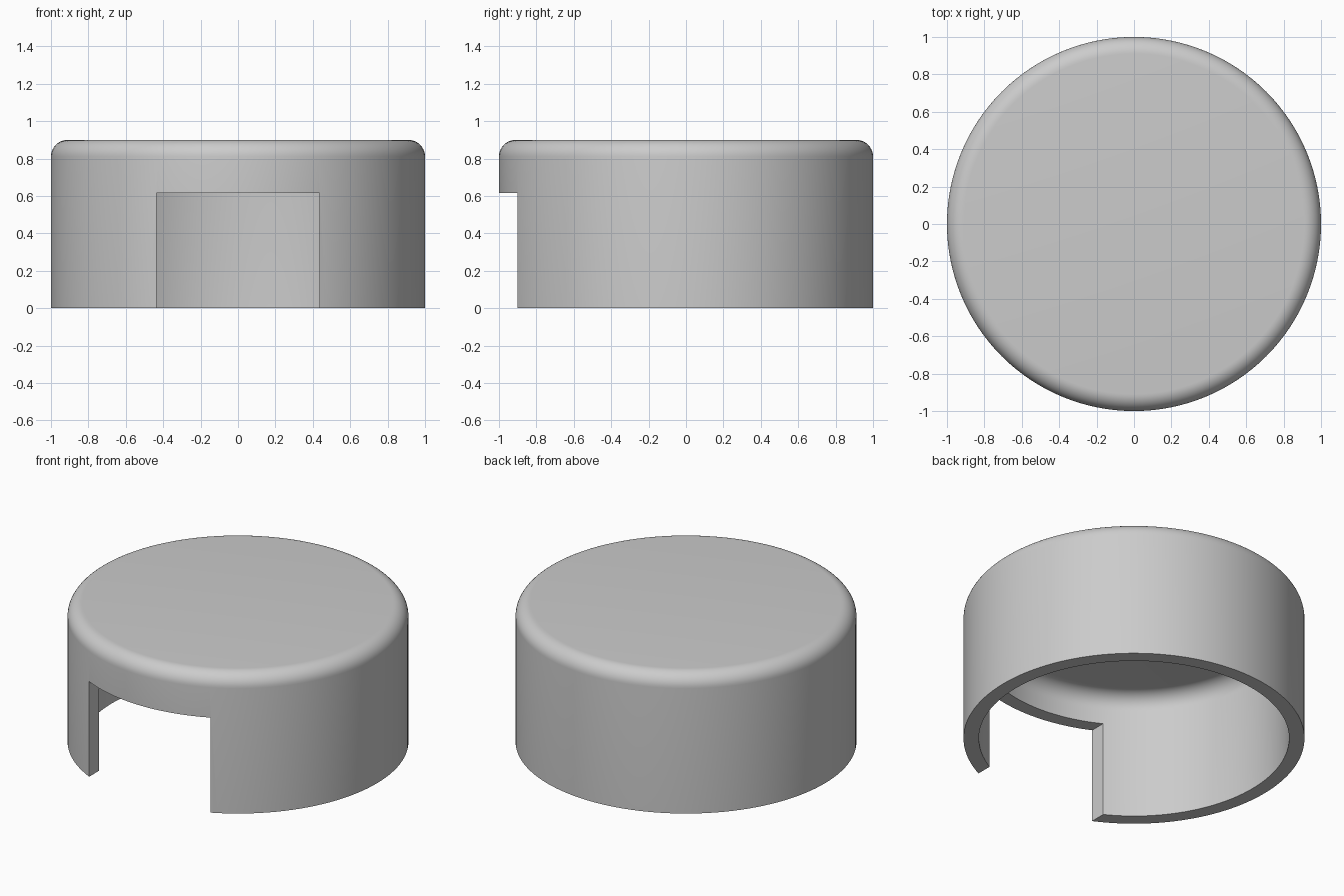
import bpy, bmesh, math

if "Cube" in bpy.data.objects:
    bpy.data.objects.remove(bpy.data.objects["Cube"])

R, H, WALL, FILLET, INNER_FILLET = 1.0, 0.9, 0.09, 0.09, 0.10
SEGMENTS = 128


def arc(cx, cz, r, steps=10):
    """Quarter arc from the vertical side to the flat top."""
    return [(cx + r * math.cos(math.pi / 2 * i / steps),
             cz + r * math.sin(math.pi / 2 * i / steps)) for i in range(steps + 1)]


# Cap shell: half profile turned around the z axis
outer = [(R, 0)] + arc(R - FILLET, H - FILLET, FILLET) + [(0, H)]
ri, hi = R - WALL, H - WALL
inner = [(ri, 0)] + arc(ri - INNER_FILLET, hi - INNER_FILLET, INNER_FILLET) + [(0, hi)]
profile = outer + inner[::-1]

bm = bmesh.new()
verts = [bm.verts.new((x, 0, z)) for x, z in profile]
n = len(verts)
edges = [bm.edges.new((verts[i], verts[(i + 1) % n]))
         for i in range(n) if i != len(outer) - 1]
bmesh.ops.spin(bm, geom=verts + edges, cent=(0, 0, 0), axis=(0, 0, 1),
               angle=2 * math.pi, steps=SEGMENTS, use_duplicate=False)
bmesh.ops.remove_doubles(bm, verts=bm.verts[:], dist=1e-5)
bmesh.ops.recalc_face_normals(bm, faces=bm.faces[:])
mesh = bpy.data.meshes.new("cap_shell")
bm.to_mesh(mesh)
bm.free()
cap = bpy.data.objects.new("cap_shell", mesh)
bpy.context.collection.objects.link(cap)

grey = bpy.data.materials.new("light grey")
grey.diffuse_color = (0.6, 0.6, 0.6, 1)
grey.use_nodes = True
grey.node_tree.nodes["Principled BSDF"].inputs["Base Color"].default_value = grey.diffuse_color
mesh.materials.append(grey)

# Rectangular opening through the front wall
bpy.ops.mesh.primitive_cube_add(size=1, location=(0, -0.9, 0.615 - 0.5))
cutter = bpy.context.object
cutter.name = "front_opening_cutter"
cutter.scale = (0.87, 0.8, 1.0)
cutter.hide_render = True
cutter.data.materials.append(grey)

mod = cap.modifiers.new("front_opening", 'BOOLEAN')
mod.operation = 'DIFFERENCE'
mod.solver = 'EXACT'
mod.object = cutter
bpy.ops.object.select_all(action='DESELECT')
cap.select_set(True)
bpy.context.view_layer.objects.active = cap
bpy.ops.object.modifier_apply(modifier=mod.name)
bpy.data.objects.remove(cutter)

bpy.ops.object.shade_smooth_by_angle(angle=math.radians(30))
